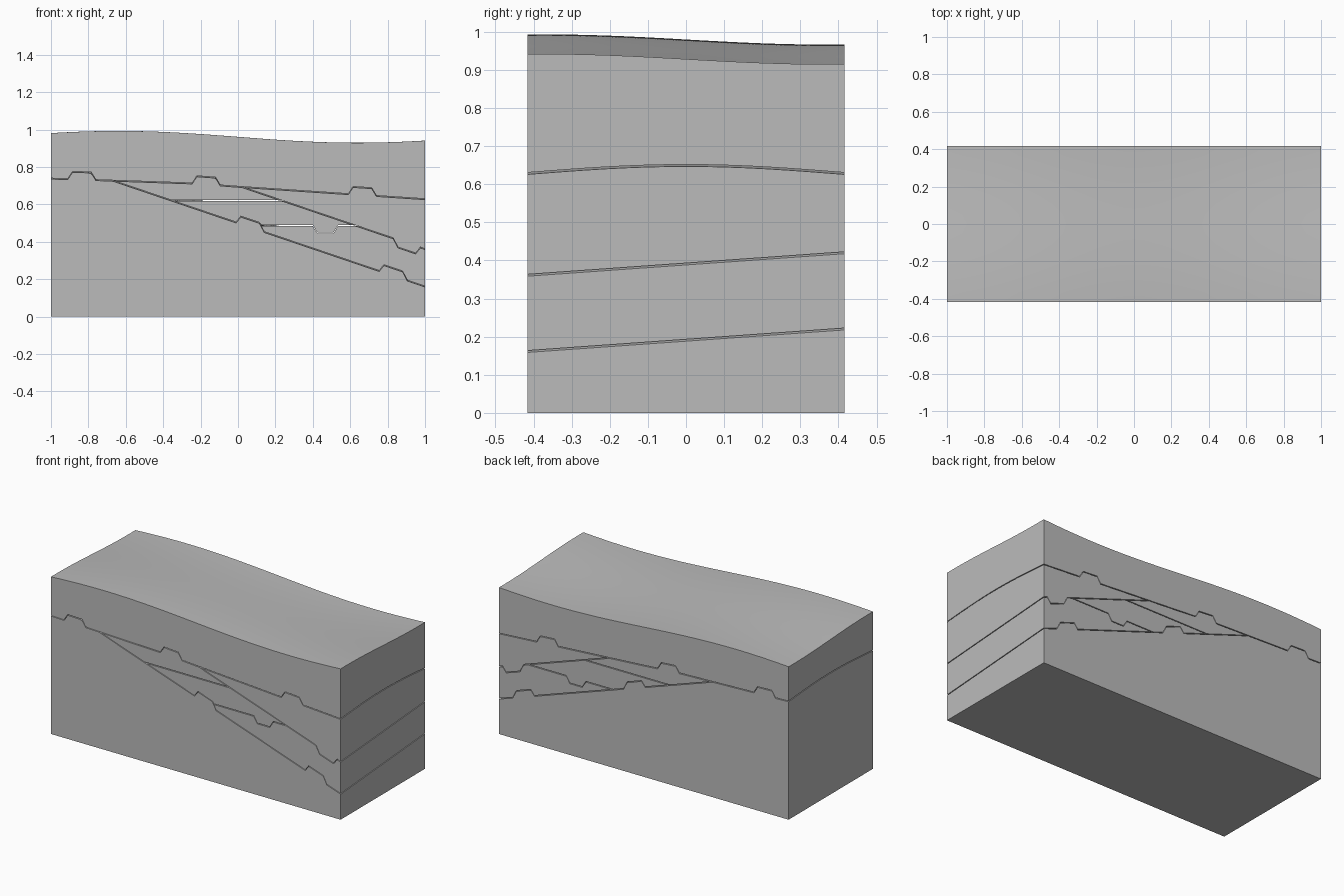
import bpy
import bmesh
import math

cube = bpy.data.objects.get("Cube")
if cube:
    bpy.data.objects.remove(cube, do_unlink=True)

HALF_Y = 0.416     # half depth of the block
GAP = 0.0025       # half width of the joints between layers
STEP = 0.04        # height of the interlocking keys

grey = bpy.data.materials.new("stone grey")
grey.use_nodes = True
GREY = (0.5, 0.5, 0.5, 1)
grey.diffuse_color = GREY
grey.node_tree.nodes["Principled BSDF"].inputs["Base Color"].default_value = GREY


def profile(x, points):
    """Height on a polyline at x."""
    for (x0, z0), (x1, z1) in zip(points, points[1:]):
        if x <= x1:
            return z0 + (z1 - z0) * (x - x0) / (x1 - x0)
    return points[-1][1]


# Keys: start and end of each trapezoid along x
ROOF_KEYS = [(-0.91, -0.76), (-0.245, -0.095), (0.59, 0.74)]
FLOOR_KEYS = [(-0.01, 0.14), (0.755, 0.905)]
RAMP_KEYS = [(0.83, 0.975)]
SHELF_KEYS = [(0.4, 0.535)]
SLANT = 0.025
ROOF_LINE = [(-1, 0.738), (-0.76, 0.73), (-0.24, 0.712), (0.02, 0.693),
             (0.59, 0.655), (1, 0.628)]


def key(x, spans):
    return sum(STEP * max(0, min(1, (x - a) / SLANT, (b - x) / SLANT)) for a, b in spans)


# Joint surfaces
def top(x, y):
    return 0.948 - 0.0315 * math.sin(2.46 * x) - 0.0135 * math.sin(4.2 * y)


def roof(x, y):
    bow = 0.021 * math.cos(math.pi * y / (2 * HALF_Y))
    return profile(x, ROOF_LINE) + key(x, ROOF_KEYS) + bow


def slope(x, y):
    return 0.5 - 0.339 * x + 0.071 * (y + HALF_Y)


def floor(x, y):
    return slope(x, y) + key(x, FLOOR_KEYS)


def ramp(x, y):
    return slope(x, y) + 0.2 - key(x, RAMP_KEYS)


def upper_shelf(x, y):
    return 0.62


def lower_shelf(x, y):
    return 0.487 - key(x, SHELF_KEYS)


def ground(x, y):
    return 0.0


# Sampling lines, including every key corner
COLUMNS = {round(-1 + i / 80, 4) for i in range(161)}
for a, b in ROOF_KEYS + FLOOR_KEYS + RAMP_KEYS + SHELF_KEYS:
    COLUMNS |= {round(v, 4) for v in (a, a + SLANT, b - SLANT, b)}
COLUMNS = sorted(COLUMNS)
ROWS = [HALF_Y * (j / 8 - 1) for j in range(17)]


def layer(name, below, above):
    """Solid between the highest of the lower and lowest of the upper surfaces."""
    bm = bmesh.new()
    low, high, thick = {}, {}, {}
    for i, x in enumerate(COLUMNS):
        for j, y in enumerate(ROWS):
            z0 = max(f(x, y) + (0 if f is ground else GAP) for f in below)
            z1 = min(f(x, y) - (0 if f is top else GAP) for f in above)
            if z1 < z0:
                z0 = z1 = (z0 + z1) / 2
            thick[i, j] = z1 - z0
            low[i, j] = bm.verts.new((x, y, z0))
            high[i, j] = bm.verts.new((x, y, z1))
    cells = set()
    for i in range(len(COLUMNS) - 1):
        for j in range(len(ROWS) - 1):
            if max(thick[i + a, j + b] for a in (0, 1) for b in (0, 1)) > 0.001:
                cells.add((i, j))
    for i, j in cells:
        ring = [(i, j), (i + 1, j), (i + 1, j + 1), (i, j + 1)]
        bm.faces.new([high[c] for c in ring])
        bm.faces.new([low[c] for c in reversed(ring)])
        sides = [(i, j - 1), (i + 1, j), (i, j + 1), (i - 1, j)]
        for k, neighbour in enumerate(sides):
            p, q = ring[k], ring[(k + 1) % 4]
            if neighbour not in cells and thick[p] + thick[q] > 0:
                bm.faces.new([low[p], low[q], high[q], high[p]])
    bmesh.ops.delete(bm, geom=[v for v in bm.verts if not v.link_faces], context='VERTS')
    bmesh.ops.remove_doubles(bm, verts=bm.verts, dist=0.00001)
    mesh = bpy.data.meshes.new(name)
    bm.to_mesh(mesh)
    bm.free()
    mesh.materials.append(grey)
    obj = bpy.data.objects.new(name, mesh)
    bpy.context.collection.objects.link(obj)
    bpy.ops.object.select_all(action='DESELECT')
    obj.select_set(True)
    bpy.context.view_layer.objects.active = obj
    bpy.ops.object.shade_smooth_by_angle(angle=math.radians(20))


layer("base_block", [ground], [floor, roof])
layer("cover_layer", [roof], [top])
layer("right_wedge", [ramp], [roof])
layer("upper_wedge", [floor, upper_shelf], [ramp, roof])
layer("middle_wedge", [floor, lower_shelf], [ramp, upper_shelf, roof])
layer("lower_wedge", [floor], [ramp, lower_shelf, roof])
